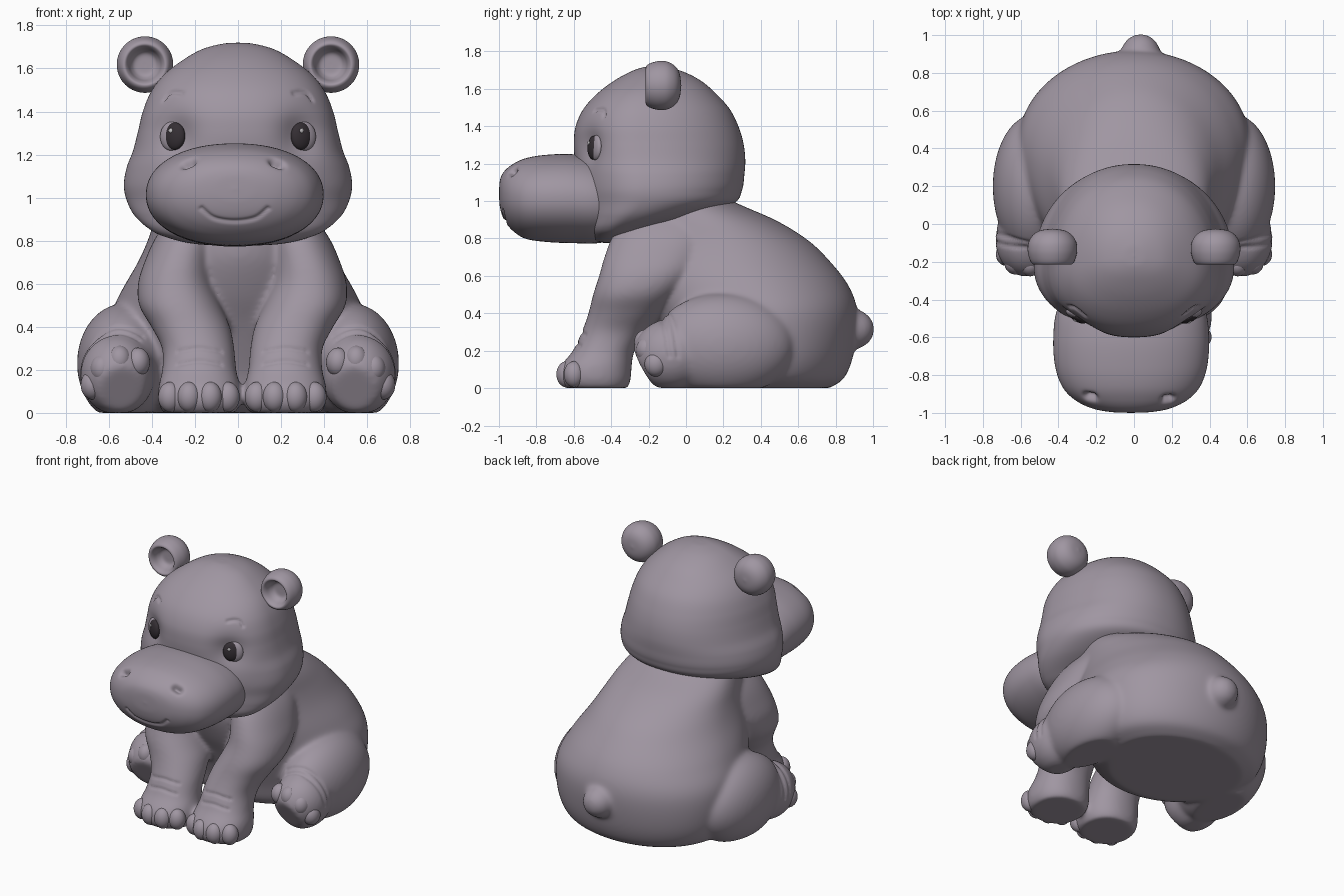
import bpy, bmesh, math
from mathutils import Vector, Matrix
from mathutils.bvhtree import BVHTree
from mathutils.kdtree import KDTree

if "Cube" in bpy.data.objects:
    bpy.data.objects.remove(bpy.data.objects["Cube"])


def material(name, rgb):
    m = bpy.data.materials.new(name)
    m.use_nodes = True
    m.diffuse_color = (*rgb, 1)
    m.node_tree.nodes["Principled BSDF"].inputs["Base Color"].default_value = (*rgb, 1)
    return m


skin = material("mauve grey skin", (0.35, 0.305, 0.36))
dark = material("dark iris", (0.035, 0.028, 0.034))
glint = material("eye glint", (0.6, 0.58, 0.6))


def finish(name, bm, mat):
    bmesh.ops.recalc_face_normals(bm, faces=bm.faces)
    me = bpy.data.meshes.new(name)
    bm.to_mesh(me)
    bm.free()
    ob = bpy.data.objects.new(name, me)
    bpy.context.scene.collection.objects.link(ob)
    dress(ob, mat)
    return ob


def dress(ob, mat):
    ob.data.materials.clear()
    ob.data.materials.append(mat)
    ob.data.polygons.foreach_set("use_smooth", [True] * len(ob.data.polygons))


def spline(rows, steps):
    """Catmull-Rom interpolation of rows of numbers."""
    pts = [Vector(r) for r in rows]
    pts = [2 * pts[0] - pts[1]] + pts + [2 * pts[-1] - pts[-2]]
    out = []
    for a, b, c, d in zip(pts, pts[1:], pts[2:], pts[3:]):
        for i in range(steps):
            t = i / steps
            out.append(b + (c - a) * (t / 2) + (2 * a - 5 * b + 4 * c - d) * (t * t / 2)
                       + (3 * b - a - 3 * c + d) * (t ** 3 / 2))
    return out + [pts[-2]]


def loft(bm, rows, axis="z", wide=0.5, power=2.2, sides=96, steps=6):
    """Rows are (height, centre x, half width, low, high) along the axis."""
    rings = []
    for h, cx, hw, lo, hi in spline(rows, steps):
        mid = lo + (hi - lo) * wide
        ring = []
        for k in range(sides):
            a = math.tau * k / sides
            c, s = (math.copysign(abs(f) ** (2 / power), f) for f in (math.cos(a), math.sin(a)))
            v = mid + (hi - mid if s > 0 else mid - lo) * s
            ring.append(bm.verts.new((cx + hw * c, v, h) if axis == "z" else (cx + hw * c, h, v)))
        rings.append(ring)
    for r, q in zip(rings, rings[1:]):
        for k in range(sides):
            n = (k + 1) % sides
            bm.faces.new((r[k], r[n], q[n], q[k]))
    bm.faces.new(rings[0])
    bm.faces.new(rings[-1])
    bmesh.ops.remove_doubles(bm, verts=bm.verts, dist=1e-5)


def ellipsoid(bm, centre, radii, turn=None, segs=32):
    m = Matrix.Translation(centre) @ (turn or Matrix()) @ Matrix.Diagonal((*radii, 1))
    return bmesh.ops.create_uvsphere(bm, u_segments=segs, v_segments=segs // 2,
                                     radius=1, matrix=m)["verts"]


def surface(ob):
    me = ob.data
    return BVHTree.FromPolygons([v.co for v in me.vertices], [p.vertices[:] for p in me.polygons])


def from_front(ob, x, z):
    hit, normal, _, _ = surface(ob).ray_cast(Vector((x, -3, z)), Vector((0, 1, 0)))
    return hit, normal


def carve(ob, path, width, depth):
    """Press a soft groove; two-number points are cast from the front."""
    tree = surface(ob)
    kd = KDTree(len(ob.data.vertices))
    for v in ob.data.vertices:
        kd.insert(v.co, v.index)
    kd.balance()
    weight = {}
    for p in (spline(path, 24) if len(path) > 1 else path):
        if len(p) == 2:
            hit = tree.ray_cast(Vector((p[0], -3, p[1])), Vector((0, 1, 0)))[0]
        else:
            hit = tree.find_nearest(Vector(p))[0]
        if hit is None:
            continue
        for _, i, d in kd.find_range(hit, width * 2.5):
            weight[i] = max(weight.get(i, 0), math.exp(-(d / width) ** 2))
    moved = [(i, ob.data.vertices[i].normal * (-depth * w)) for i, w in weight.items()]
    for i, offset in moved:
        ob.data.vertices[i].co += offset
    ob.data.update()


# Torso, tail, front legs and haunches fused into one soft body
bm = bmesh.new()
loft(bm, [(0, 0, .45, 0, .77), (.06, 0, .55, -.1, .85), (.2, 0, .6, -.15, .9),
          (.4, 0, .61, -.24, .917), (.55, 0, .55, -.32, .868), (.7, 0, .465, -.38, .75),
          (.8, 0, .42, -.39, .64), (.9, 0, .385, -.38, .475), (1, 0, .335, -.36, .25),
          (1.1, 0, .25, -.3, .1)], wide=.56, power=2)
ellipsoid(bm, (.035, .89, .315), (.108, .118, .108))
sole_n = Vector((.15, -.87, -.47)).normalized()
for s in (1, -1):
    leg = [(0, .2, .17, -.65, -.31), (.05, .2, .19, -.68, -.295), (.12, .2, .19, -.668, -.29),
           (.2, .2, .172, -.605, -.275), (.3, .205, .168, -.558, -.21), (.4, .24, .183, -.522, -.12),
           (.5, .29, .19, -.497, -.04), (.6, .31, .175, -.465, .04), (.7, .295, .16, -.437, .1),
           (.82, .255, .145, -.39, .14), (.95, .2, .1, -.3, .1)]
    loft(bm, [(h, s * x + .02, w, a, b) for h, x, w, a, b in leg], power=2.2, sides=64)
    for v in ellipsoid(bm, (s * .53, .2, .23), (.218, .38, .278), segs=64):
        v.co.z = max(v.co.z, 0)
    n = Vector((-s * sole_n.x, sole_n.y, sole_n.z))
    for v in ellipsoid(bm, (s * .56, -.08, .18), (.175, .205, .19), segs=64):
        over = (v.co - Vector((s * .52, -.215, .1))).dot(n)
        if over > 0:
            v.co -= n * over
        v.co.z = max(v.co.z, 0)
body = finish("body", bm, skin)
remesh = body.modifiers.new("fuse", "REMESH")
remesh.mode = "VOXEL"
remesh.voxel_size = .012
soften = body.modifiers.new("soften", "SMOOTH")
soften.factor = .5
soften.iterations = 24
bpy.context.view_layer.update()
fused = bpy.data.meshes.new_from_object(body.evaluated_get(bpy.context.evaluated_depsgraph_get()))
body.modifiers.clear()
body.data = fused
dress(body, skin)

# Skin folds above the feet
for s in (1, -1):
    for z in (.225, .285):
        carve(body, [(s * .1 + .02, z), (s * .2 + .02, z + .015), (s * .3 + .02, z)], .01, .007)
    for y in (-.13, -.08):
        carve(body, [(s * .75, y + .04, .17), (s * .71, y + .02, .3),
                     (s * .58, y, .38), (s * .46, y, .34)], .012, .008)

# Head: full cheeks low down at the front, sockets pressed in around the eyes
bm = bmesh.new()
loft(bm, [(.775, 0, 0, -.42, -.42), (.785, 0, .2, -.49, -.31), (.82, 0, .345, -.52, -.2),
          (.86, 0, .42, -.54, -.09), (.92, 0, .483, -.55, .1), (.99, 0, .518, -.56, .26),
          (1.06, 0, .53, -.57, .3), (1.14, 0, .517, -.58, .312), (1.22, 0, .487, -.595, .317),
          (1.31, 0, .464, -.6, .307), (1.4, 0, .442, -.59, .28), (1.49, 0, .405, -.55, .235),
          (1.57, 0, .345, -.48, .165), (1.64, 0, .255, -.39, .085), (1.69, 0, .165, -.3, -.01),
          (1.715, 0, .07, -.23, -.1), (1.72, 0, 0, -.17, -.17)], wide=.4, power=2.13, sides=240, steps=10)
head = finish("head", bm, skin)
for s in (1, -1):
    carve(head, [from_front(head, s * .3, 1.285)[0]], .11, .045)
    carve(head, [(s * .345, 1.455), (s * .325, 1.482), (s * .295, 1.492), (s * .26, 1.485)], .009, .012)

# Muzzle with nostrils and smile
bm = bmesh.new()
loft(bm, [(-1, -.015, 0, 1.04, 1.04), (-.995, -.015, .11, .97, 1.11), (-.975, -.015, .21, .905, 1.155),
          (-.93, -.015, .3, .845, 1.195), (-.86, -.015, .365, .8, 1.228), (-.75, -.015, .403, .782, 1.247),
          (-.6, -.015, .412, .775, 1.25), (-.45, -.015, .39, .778, 1.22), (-.3, -.01, .3, .83, 1.13)],
     axis="y", power=2.15, sides=200, steps=10)
muzzle = finish("muzzle", bm, skin)
for s in (1, -1):
    carve(muzzle, [(s * .22 - .025, 1.155), (s * .195 - .025, 1.165)], .022, .036)
carve(muzzle, [(-.17, .95), (-.11, .905), (-.015, .89), (.08, .905), (.14, .95)], .01, .01)

# Ears: cupped rounds turned about the front-back axis
cup = [(-.145, 0), (-.148, .045), (-.168, .066), (-.2, .08), (-.215, .094), (-.207, .11),
       (-.18, .123), (-.14, .131), (-.095, .126), (-.055, .1), (-.033, .06), (-.025, 0)]
for s, side in ((1, "left"), (-1, "right")):
    bm = bmesh.new()
    loft(bm, [(y, s * .432, r, 1.618 - r, 1.618 + r) for y, r in cup], axis="y", power=2, sides=64)
    finish(side + "_ear", bm, skin)

    # Eyes set along the face surface
    for part, mat, x, z, lift, radii in (
            ("eyeball", skin, s * .305, 1.285, .006, (.058, .068, .025)),
            ("iris", dark, s * .288, 1.285, .013, (.053, .064, .027)),
            ("glint", glint, s * .288 - .01, 1.315, .036, (.01, .011, .005))):
        hit, normal = from_front(head, x, z)
        bm = bmesh.new()
        turn = normal.to_track_quat("Z", "Y").to_matrix().to_4x4()
        ellipsoid(bm, hit + normal * lift, radii, turn)
        finish(side + "_" + part, bm, mat)

    # Toes
    bm = bmesh.new()
    for dx, y in ((.135, -.598), (.047, -.638), (-.05, -.638), (-.132, -.6)):
        ellipsoid(bm, (s * (.2 + dx) + .02, y, .074), (.056, .055, .07))
    finish(side + "_front_toes", bm, skin)
    bm = bmesh.new()
    for x, y, z in ((.675, -.16, .13), (.63, -.205, .205), (.55, -.215, .245), (.465, -.2, .235)):
        ellipsoid(bm, (s * x, y, z), (.056, .062, .068))
    finish(side + "_hind_toes", bm, skin)
